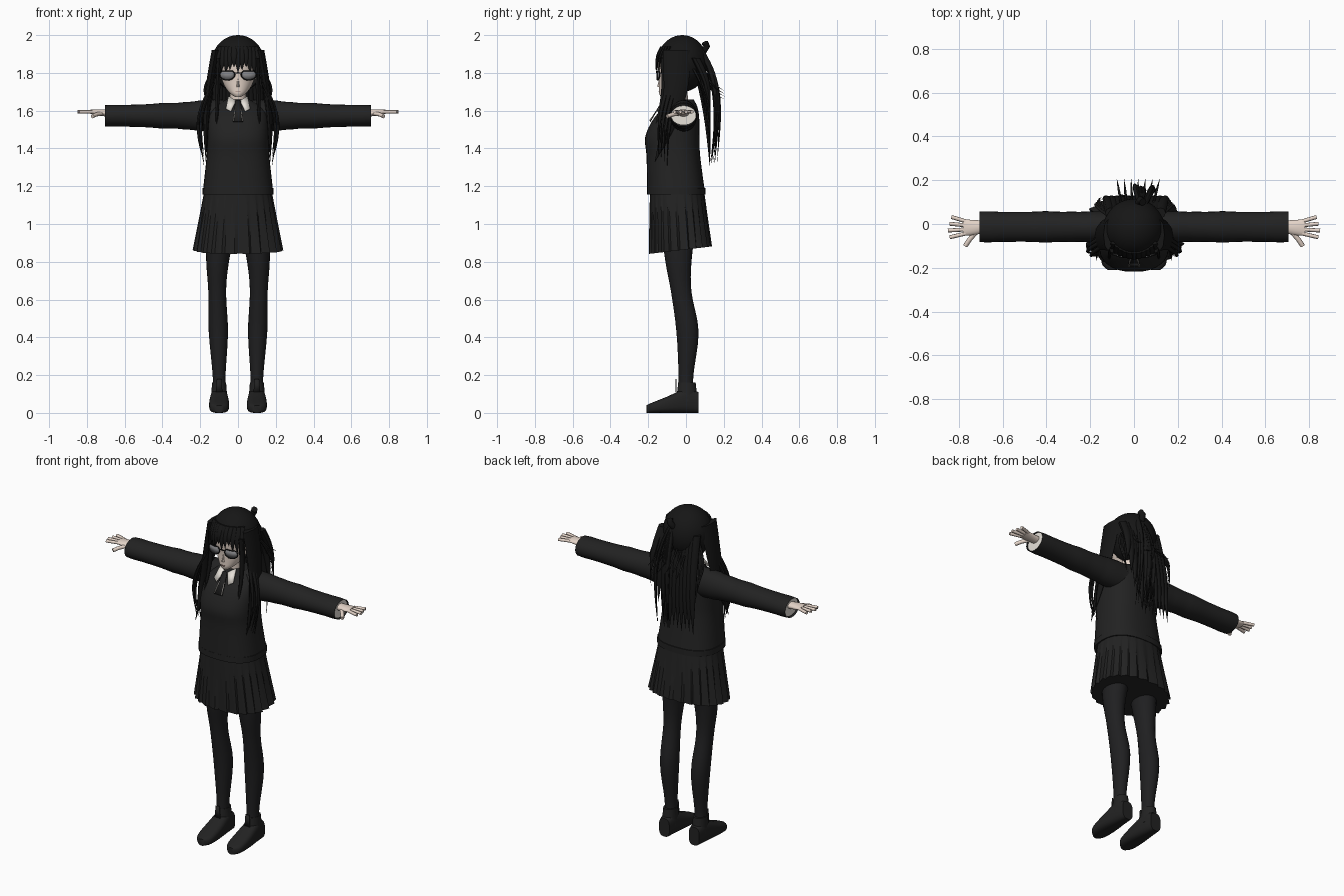
import bpy, bmesh, math, random
from mathutils import Vector

random.seed(4)
cube = bpy.data.objects.get("Cube")
if cube:
    bpy.data.objects.remove(cube)


def material(name, *rgb):
    mat = bpy.data.materials.new(name)
    mat.use_nodes = True
    mat.diffuse_color = (*rgb, 1)
    mat.node_tree.nodes["Principled BSDF"].inputs["Base Color"].default_value = (*rgb, 1)
    return mat


CLOTH = material("black wool", .016, .016, .016)
HAIR = material("black hair", .008, .008, .008)
TIGHTS = material("black tights", .014, .014, .015)
SKIN = material("pale skin", .78, .66, .58)
SHIRT = material("shirt white", .8, .76, .7)
LENS = material("grey lens", .22, .22, .23)
LIP = material("muted lip", .42, .24, .21)


def finish(name, data, mat, mirror=False):
    part = bpy.data.objects.new(name, data)
    bpy.context.collection.objects.link(part)
    data.materials.append(mat)
    if isinstance(data, bpy.types.Mesh):
        data.polygons.foreach_set("use_smooth", [True] * len(data.polygons))
        data.set_sharp_from_angle(angle=math.radians(45))
    if mirror:
        part.modifiers.new("mirror", "MIRROR")
    return part


def smooth_rows(rows, steps=4):
    # Catmull-Rom interpolation between neighbouring rows
    last = len(rows) - 1
    result = []
    for i in range(last):
        before, start, end, after = (Vector(rows[min(max(i + k, 0), last)]) for k in (-1, 0, 1, 2))
        for step in range(steps):
            t = step / steps
            bend = (start - end) * 3 + after - before
            curve = before * 2 - start * 5 + end * 4 - after
            result.append(start + (end - before + (curve + bend * t) * t) * t / 2)
    return result + [Vector(rows[last])]


def loft(name, path, sizes, mat, axis="z", sides=24, power=2, mirror=False, open_end=False, wrinkle=0):
    # superellipse sections of the given half sizes, strung along the path
    u, v = {"x": (1, 2), "y": (0, 2), "z": (0, 1)}[axis]
    bm = bmesh.new()
    rings = []
    for row in smooth_rows([(*point, *size) for point, size in zip(path, sizes)]):
        swell = 1 + random.uniform(-wrinkle, wrinkle)
        ring = []
        for i in range(sides):
            angle = math.tau * i / sides
            spot = Vector(row[:3])
            for side, size, wave in ((u, row[3], math.cos(angle)), (v, row[4], math.sin(angle))):
                spot[side] += max(size, .001) * swell * math.copysign(abs(wave) ** (2 / power), wave)
            ring.append(bm.verts.new(spot))
        rings.append(ring)
    for low, high in zip(rings, rings[1:]):
        for i in range(sides):
            bm.faces.new((low[i - 1], low[i], high[i], high[i - 1]))
    bm.faces.new(rings[0])
    if not open_end:
        bm.faces.new(rings[-1])
    bmesh.ops.recalc_face_normals(bm, faces=bm.faces)
    mesh = bpy.data.meshes.new(name)
    bm.to_mesh(mesh)
    bm.free()
    return finish(name, mesh, mat, mirror)


def lock(name, start, end, bow, width, depth, mirror=False):
    # a bowed lock of hair that narrows to a point
    start, end, bow = Vector(start), Vector(end), Vector(bow)
    times = [i / 6 for i in range(7)]
    path = [start.lerp(end, t) + bow * math.sin(math.pi * t) for t in times]
    sizes = [(width * (1 - t ** 3), depth * (1 - t ** 2)) for t in times]
    return loft(name, path, sizes, HAIR, sides=8, mirror=mirror)


def tube(name, points, radius, mat, mirror=False, cyclic=False):
    curve = bpy.data.curves.new(name, "CURVE")
    curve.dimensions = "3D"
    curve.bevel_depth, curve.bevel_resolution, curve.use_fill_caps = radius, 2, True
    spline = curve.splines.new("POLY")
    spline.points.add(len(points) - 1)
    for point, place in zip(spline.points, points):
        point.co = (*place, 1)
    spline.use_cyclic_u, spline.use_smooth = cyclic, True
    return finish(name, curve, mat, mirror)


def plate(name, outline, mat, mirror=False):
    mesh = bpy.data.meshes.new(name)
    mesh.from_pydata(outline, [], [range(len(outline))])
    part = finish(name, mesh, mat, mirror)
    part.modifiers.new("thickness", "SOLIDIFY").thickness = .005
    return part


def strip(name, top, bottom, top_half, bottom_half, mat, mirror=False):
    # four-cornered plate between two level edges, given their middles
    (a, b, c), (d, e, f) = top, bottom
    corners = [(a - top_half, b, c), (a + top_half, b, c), (d + bottom_half, e, f), (d - bottom_half, e, f)]
    return plate(name, corners, mat, mirror)


# Legs and hips
leg_path = [(.1, 0, .1), (.1, 0, .2), (.104, .008, .43), (.11, -.025, .64), (.108, -.04, .8), (.09, -.04, 1)]
leg_radii = [.036, .034, .051, .047, .06, .082]
loft("legs", leg_path, [(r, r * 1.15) for r in leg_radii], TIGHTS, mirror=True)
loft("hips", [(0, -.05, z) for z in (.9, 1, 1.1)], [(.06, .05), (.15, .1), (.16, .12)], TIGHTS)

# Shoes, each section resting on the ground
foot = [(-.21, .02, .02), (-.18, .027, .047), (-.1, .043, .053), (0, .064, .045), (.066, .055, .035)]
loft("shoes", [(.1, y, height) for y, height, width in foot],
     [(width, height) for y, height, width in foot], CLOTH, axis="y", power=3, mirror=True)
loft("shoe_collars", [(.1, .005, .06), (.1, .005, .16)], [(.045, .058), (.037, .046)], CLOTH, mirror=True)
strip("shoe_tongues", (.1, -.05, .18), (.1, -.05, .11), .012, .018, CLOTH, mirror=True)

# Skirt: pleats deepen downward and the hem rises toward the back
skirt = loft("skirt", [(0, -.05, 1.22), (0, -.03, .865)], [(.17, .14), (.232, .162)],
             CLOTH, sides=120, power=2.3)
for i, vert in enumerate(skirt.data.vertices):
    drop = 1.22 - vert.co.z
    fold = 1 + drop * (i % 5 - 2) / 20
    vert.co.x *= fold
    vert.co.y = (vert.co.y + .04) * fold - .04
    vert.co.z += drop * vert.co.y / 3
skirt.data.set_sharp_from_angle(angle=math.radians(25))

# Sweater body, hem band and sleeves
body = [(1.165, -.052, .187, .153), (1.36, -.067, .166, .142), (1.46, -.072, .163, .144),
        (1.56, -.05, .158, .12), (1.62, -.025, .13, .085), (1.66, -.02, .06, .06)]
loft("sweater", [(0, y, z) for z, y, *size in body], [size for z, y, *size in body], CLOTH, sides=32, power=2.5)
loft("sweater_hem", [(0, -.052, z) for z in (1.155, 1.19)], [(.188, .154)] * 2, CLOTH, sides=32, power=2.5)
sleeve = [(.08, .085), (.2, .08), (.32, .07), (.5, .062), (.705, .056)]
loft("sleeves", [(x, -.013, 1.573) for x, height in sleeve], [(.07, height) for x, height in sleeve],
     CLOTH, axis="x", mirror=True, open_end=True, wrinkle=.03)
loft("cuff_linings", [(x, -.013, 1.575) for x in (.66, .695)], [(.067, .052)] * 2, SHIRT, axis="x", mirror=True)

# Hands with fanned fingers
loft("palms", [(.66, -.01, 1.585), (.73, -.016, 1.59), (.78, -.016, 1.594)],
     [(.025, .02), (.034, .017), (.038, .011)], SKIN, axis="x", mirror=True)
for i, finger in enumerate(("index", "middle", "ring", "little")):
    root = Vector((.77, .019 * i - .044, 1.594))
    reach = .08 - .008 * abs(i - 1)
    tip = root + Vector((reach, (i - 1.4) * .012, 0))
    tube(finger + "_fingers", [root, tip], .009, SKIN, mirror=True)
tube("thumbs", [(.72, -.035, 1.585), (.75, -.07, 1.58), (.77, -.1, 1.57)], .011, SKIN, mirror=True)

# Neck, head and features
loft("neck", [(0, -.03, 1.6), (0, -.04, 1.74)], [(.045, .045), (.042, .045)], SKIN)
head = [(1.672, -.118, .014), (1.69, -.1, .04), (1.72, -.075, .065), (1.77, -.053, .087),
        (1.87, -.04, .105), (1.94, -.03, .07)]
loft("face", [(0, y, z) for z, y, radius in head], [(radius, radius * 1.04) for z, y, radius in head],
     SKIN, sides=32)
loft("nose", [(0, -.138, 1.725), (0, -.136, 1.775)], [(.009, .015), (.003, .006)], SKIN, sides=10)
loft("ears", [(.095, -.02, 1.75), (.098, -.016, 1.8)], [(.006, .01), (.009, .018)], SKIN, sides=10, mirror=True)
strip("mouth", (0, -.141, 1.702), (0, -.141, 1.698), .015, .01, LIP)

# Glasses with flattened upper rims
rim = []
for i in range(24):
    angle = math.tau * i / 24
    across = math.cos(angle) * .04
    rim.append((.057 + across, max(across, 0) * .3 - .152, 1.79 + min(math.sin(angle) * .028, .02)))
plate("lenses", rim, LENS, mirror=True)
tube("lens_rims", rim, .003, HAIR, mirror=True, cyclic=True)
tube("glasses_bridge", [(x, -.155, 1.8) for x in (-.02, .02)], .003, HAIR)
tube("glasses_arms", [(.097, -.14, 1.8), (.106, -.08, 1.8), (.104, -.01, 1.8)], .003, HAIR, mirror=True)

# Shirt collar and neck ribbon
plate("shirt_collar", [(.01, -.11, 1.65), (.05, -.085, 1.675), (.064, -.135, 1.607), (.037, -.152, 1.594)],
      SHIRT, mirror=True)
strip("neck_ribbon", (0, -.12, 1.655), (0, -.188, 1.54), .014, .026, CLOTH)
strip("ribbon_edging", (.015, -.146, 1.61), (.024, -.191, 1.545), .002, .002, SHIRT, mirror=True)

# Hair cap: an ellipsoid opened in front of the face
bm = bmesh.new()
bmesh.ops.create_uvsphere(bm, u_segments=40, v_segments=24, radius=1)
bmesh.ops.scale(bm, vec=(.141, .135, .15), verts=bm.verts)
bmesh.ops.translate(bm, vec=(0, -.02, 1.85), verts=bm.verts)
opening = [face for face in bm.faces
           if face.calc_center_median().z < 1.86 and face.calc_center_median().y < -.065]
bmesh.ops.delete(bm, geom=opening, context="FACES")
cap = bpy.data.meshes.new("hair_cap")
bm.to_mesh(cap)
bm.free()
finish("hair_cap", cap, HAIR)

# Pointed bangs following the forehead
for i in range(-5, 6):
    x = i * .022
    front = -.02 - .137 * math.cos(i * .16)
    tip = 1.8 + .015 * (i % 3) - .02 * max(abs(i) - 3, 0)
    lock("bang", (x * .8, front + .03, 1.94), (x, front, tip), (0, -.012, 0), .018, .009)

# Long locks framing the face and falling over the chest
lock("side_locks", (.118, -.05, 1.92), (.17, -.165, 1.33), (.018, .04, 0), .021, .072, mirror=True)
lock("temple_locks", (.1, -.11, 1.88), (.115, -.175, 1.48), (0, .025, 0), .013, .022, mirror=True)
for i in range(4):
    sway = random.uniform(-.01, .01)
    lock("loose_lock", (.13, -.03 - .02 * i, 1.75), (.18, -.1 - .015 * i, 1.31 + .02 * i),
         (.045 + sway, -.02, 0), .009, .011, mirror=True)

# Back hair sheet of overlapping locks, shorter toward the left
for i in range(12):
    x = .026 * i - .135
    end = 1.31 + .012 * (i % 3) + .07 * max(i - 7, 0)
    lock("back_lock", (x * .8, .05, 1.88), (x, .125, end), (0, .02, 0), .024, .024)

# Half-up tail arching from the crown, with flicked wisps
tube("hair_tie", [(.02, .09, 1.91), (.03, .11, 1.94), (.04, .1, 1.96)], .018, HAIR)
for i in range(10):
    sway, lift, drift = (random.uniform(-1, 1) for _ in range(3))
    lock("tail_strand", (.035, .06, 1.95), (.05 + .05 * sway, .15 + .02 * lift, 1.34 + .03 * drift),
         (.02 * sway, .06 + .015 * drift, .06), .012, .014)
for i in range(7):
    x = .025 * i - .06
    height = 1.66 + .015 * (i % 4)
    lock("wisp", (x, .1, height + .1), (x * 1.3, .205, height), (0, 0, -.015), .006, .008)
for i in range(4):
    lock("side_wisp", (.12, .04, 1.82), (.15, .09 + .01 * i, 1.62 - .03 * i),
         (.04 - .006 * i, .02, 0), .007, .007, mirror=True)
